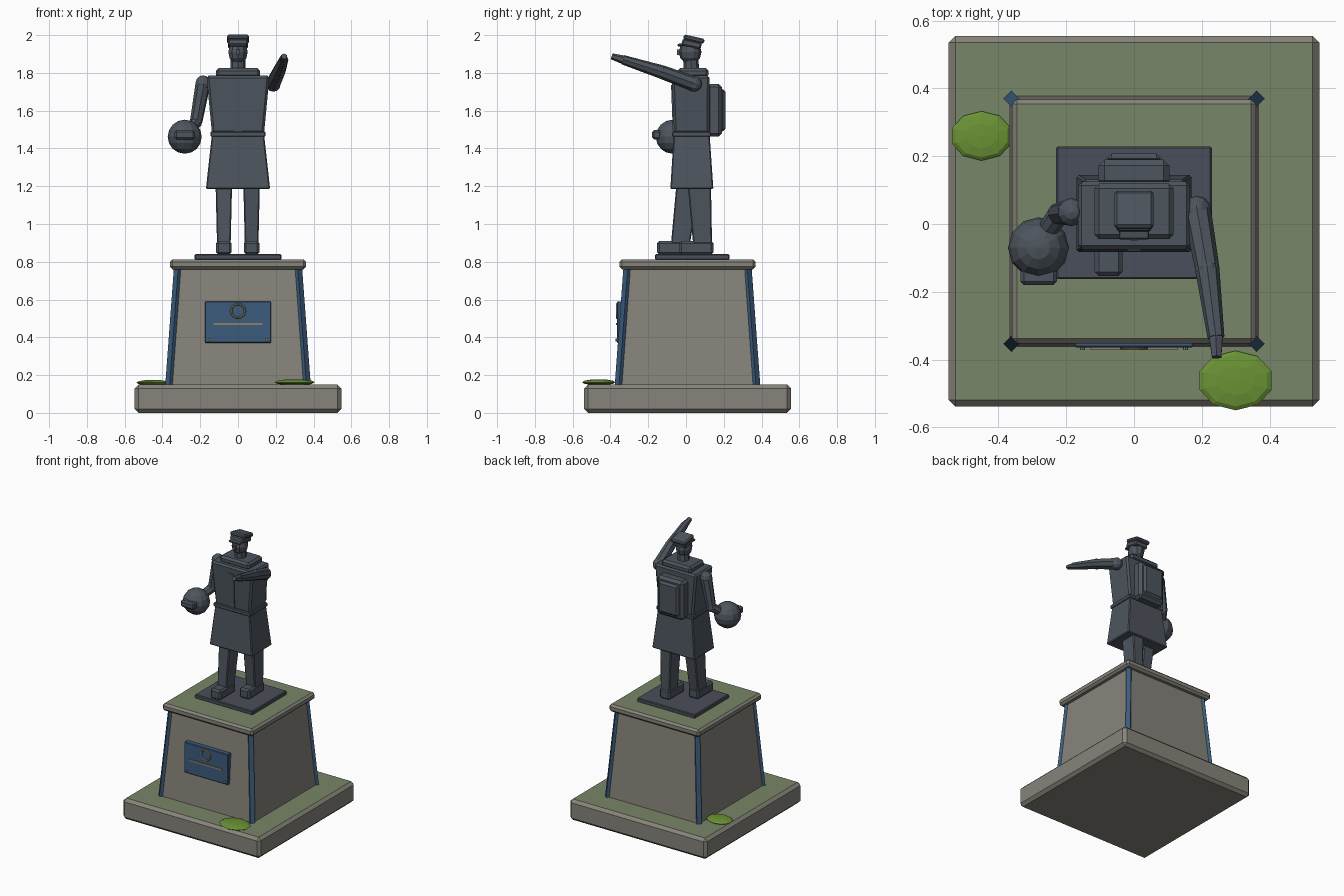
import bpy, bmesh, math
from mathutils import Vector, Matrix

if "Cube" in bpy.data.objects:
    bpy.data.objects.remove(bpy.data.objects["Cube"])


def material(name, r, g, b):
    m = bpy.data.materials.new(name)
    m.diffuse_color = (r, g, b, 1)
    m.use_nodes = True
    m.node_tree.nodes["Principled BSDF"].inputs["Base Color"].default_value = m.diffuse_color
    return m


STONE = material("grey stone", 0.24, 0.23, 0.195)
MOSS = material("moss green", 0.19, 0.24, 0.14)
BRONZE = material("dark slate metal", 0.075, 0.09, 0.11)
PLATE = material("dark base metal", 0.068, 0.077, 0.103)
BLUE = material("deep blue", 0.045, 0.107, 0.205)
LEAF = material("leaf green", 0.145, 0.29, 0.035)
TRIM = material("dull brass", 0.25, 0.22, 0.14)


def finish(name, bm, mat, top=None):
    bmesh.ops.recalc_face_normals(bm, faces=bm.faces[:])
    bm.normal_update()
    me = bpy.data.meshes.new(name)
    if top:
        for f in bm.faces:
            f.material_index = 1 if f.normal.z > 0.99 else 0
    bm.to_mesh(me)
    bm.free()
    me.materials.append(mat)
    if top:
        me.materials.append(top)
    ob = bpy.data.objects.new(name, me)
    bpy.context.collection.objects.link(ob)
    return ob


def block(name, z0, z1, low, high=None, mat=BRONZE, bevel=0.0, top=None, tilt=0.0):
    """Tapered box; low and high are (x0, x1, y0, y1) rectangles."""
    bm = bmesh.new()
    rings = []
    for z, (x0, x1, y0, y1) in ((z0, low), (z1, high or low)):
        rings.append([bm.verts.new((x, y, z)) for x, y in ((x0, y0), (x1, y0), (x1, y1), (x0, y1))])
    a, b = rings
    bm.faces.new(a[::-1])
    bm.faces.new(b)
    for i in range(4):
        j = (i + 1) % 4
        bm.faces.new((a[i], a[j], b[j], b[i]))
    if bevel:
        bmesh.ops.bevel(bm, geom=bm.edges[:], offset=bevel, segments=1, affect='EDGES')
    if tilt:
        c = sum((v.co for v in bm.verts), Vector()) / len(bm.verts)
        bmesh.ops.rotate(bm, verts=bm.verts[:], cent=c, matrix=Matrix.Rotation(tilt, 3, 'X'))
    return finish(name, bm, mat, top)


def limb(name, p, q, r0, r1, mat=BRONZE, sides=8):
    """Tapered rod from p to q."""
    p, q = Vector(p), Vector(q)
    bm = bmesh.new()
    bmesh.ops.create_cone(bm, cap_ends=True, segments=sides, radius1=r0, radius2=r1, depth=(q - p).length)
    rot = (q - p).to_track_quat('Z', 'Y').to_matrix().to_4x4()
    bm.transform(Matrix.Translation((p + q) / 2) @ rot)
    return finish(name, bm, mat)


def ball(name, c, size, mat=BRONZE, u=10, v=6):
    bm = bmesh.new()
    bmesh.ops.create_uvsphere(bm, u_segments=u, v_segments=v, radius=1)
    bm.transform(Matrix.Translation(c) @ Matrix.Diagonal((*size, 1)))
    return finish(name, bm, mat)


def rect(hx, hy, cy=0.0, cx=0.0):
    return (cx - hx, cx + hx, cy - hy, cy + hy)


CY = 0.008  # centre of the pedestal in y

# Stone plinth, tapered pedestal and cornice
block("plinth_slab", 0, 0.15, rect(0.547, 0.547, CY), mat=STONE, bevel=0.02, top=MOSS)
block("pedestal_body", 0.145, 0.77, rect(0.37, 0.37, CY), rect(0.325, 0.325, CY), mat=STONE)
block("pedestal_cornice", 0.76, 0.813, rect(0.36, 0.36, CY), mat=STONE, bevel=0.014, top=MOSS)

# Blue strips along the pedestal corners
for sx in (-1, 1):
    for sy in (-1, 1):
        bm = bmesh.new()
        bmesh.ops.create_cone(bm, cap_ends=True, segments=4, radius1=0.023, radius2=0.023, depth=0.61)
        for v in bm.verts:
            d = 0.362 if v.co.z < 0 else 0.317
            v.co += Vector((sx * d, sy * d + CY, 0.455))
        finish("corner_strip", bm, BLUE)

# Plaque with ring, bar and bolts
block("plaque", 0.37, 0.59, (-0.175, 0.175, -0.364, -0.325), mat=BLUE, bevel=0.004)
block("plaque_bar", 0.465, 0.477, (-0.13, 0.13, -0.37, -0.36), mat=TRIM)
bpy.ops.mesh.primitive_torus_add(location=(0, -0.366, 0.54), rotation=(math.pi / 2, 0, 0),
                                 major_segments=16, minor_segments=6, major_radius=0.036, minor_radius=0.006)
bpy.context.object.name = "plaque_ring"
bpy.context.object.data.materials.append(TRIM)
for x in (-0.152, 0.152):
    limb("plaque_bolt", (x, -0.36, 0.387), (x, -0.372, 0.387), 0.008, 0.008, TRIM)

# Low moss clumps on the plinth
ball("front_bush", (0.30, -0.462, 0.162), (0.112, 0.088, 0.016), LEAF)
ball("left_bush", (-0.45, 0.26, 0.16), (0.092, 0.073, 0.015), LEAF)

# Statue footing
block("statue_base", 0.81, 0.84, rect(0.23, 0.196, 0.033), mat=PLATE, bevel=0.005)

# Boots and legs, one foot forward
for side, x, y_foot, y_hip in (("left", -0.075, -0.03, 0.012), ("right", 0.072, 0.088, 0.07)):
    block(side + "_boot", 0.838, 0.91, rect(0.041, 0.09, y_foot - 0.033, x), bevel=0.012)
    block(side + "_leg", 0.89, 1.22, rect(0.036, 0.05, y_foot, x), rect(0.044, 0.062, y_hip, x), bevel=0.006)

# Long coat
block("coat_skirt", 1.185, 1.475, rect(0.17, 0.114, 0.031), rect(0.138, 0.095, 0.03), bevel=0.006)
block("belt", 1.462, 1.49, rect(0.146, 0.102, 0.029), bevel=0.005)
block("coat_torso", 1.48, 1.785, rect(0.138, 0.093, 0.03), rect(0.167, 0.1, 0.025), bevel=0.012)
block("coat_placket", 1.49, 1.735, (-0.02, 0.02, -0.07, -0.05), (-0.02, 0.02, -0.079, -0.05))
block("collar", 1.775, 1.825, rect(0.117, 0.082, 0.037), bevel=0.014)

# Backpack
block("backpack", 1.462, 1.742, (-0.105, 0.105, 0.11, 0.19), bevel=0.018)
block("backpack_panel", 1.49, 1.715, (-0.08, 0.08, 0.18, 0.208), bevel=0.014)

# Neck, head and peaked cap
limb("neck", (0, 0.03, 1.80), (0, 0.025, 1.89), 0.042, 0.038)
ball("head", (0, 0.022, 1.91), (0.054, 0.06, 0.064))
block("nose", 1.895, 1.925, (-0.01, 0.01, -0.048, -0.03))
block("cap_band", 1.935, 1.972, rect(0.052, 0.052, 0.03), bevel=0.008, tilt=-0.22)
block("cap_crown", 1.965, 1.992, rect(0.058, 0.056, 0.042), bevel=0.008, tilt=-0.22)
block("cap_visor", 1.943, 1.957, (-0.045, 0.045, -0.045, 0.01), bevel=0.004, tilt=0.15)

# Lowered arm carrying a round helmet
shoulder, elbow, wrist = (-0.185, 0.035, 1.745), (-0.222, 0.03, 1.54), (-0.275, -0.045, 1.48)
ball("left_shoulder", shoulder, (0.042,) * 3)
limb("left_upper_arm", shoulder, elbow, 0.04, 0.033)
ball("left_elbow", elbow, (0.034,) * 3)
limb("left_forearm", elbow, wrist, 0.032, 0.028)
ball("helmet", (-0.282, -0.07, 1.462), (0.09,) * 3, u=12, v=8)
block("helmet_window", 1.448, 1.497, (-0.335, -0.228, -0.18, -0.13), bevel=0.01)

# Raised arm pointing forward
shoulder, elbow, wrist = (0.186, 0.042, 1.742), (0.216, -0.13, 1.805), (0.242, -0.335, 1.87)
ball("right_shoulder", shoulder, (0.042,) * 3)
limb("right_upper_arm", shoulder, elbow, 0.041, 0.036)
ball("right_elbow", elbow, (0.036,) * 3)
limb("right_forearm", elbow, wrist, 0.036, 0.025)
limb("right_hand", (0.241, -0.325, 1.867), (0.244, -0.393, 1.888), 0.024, 0.016, sides=6)
